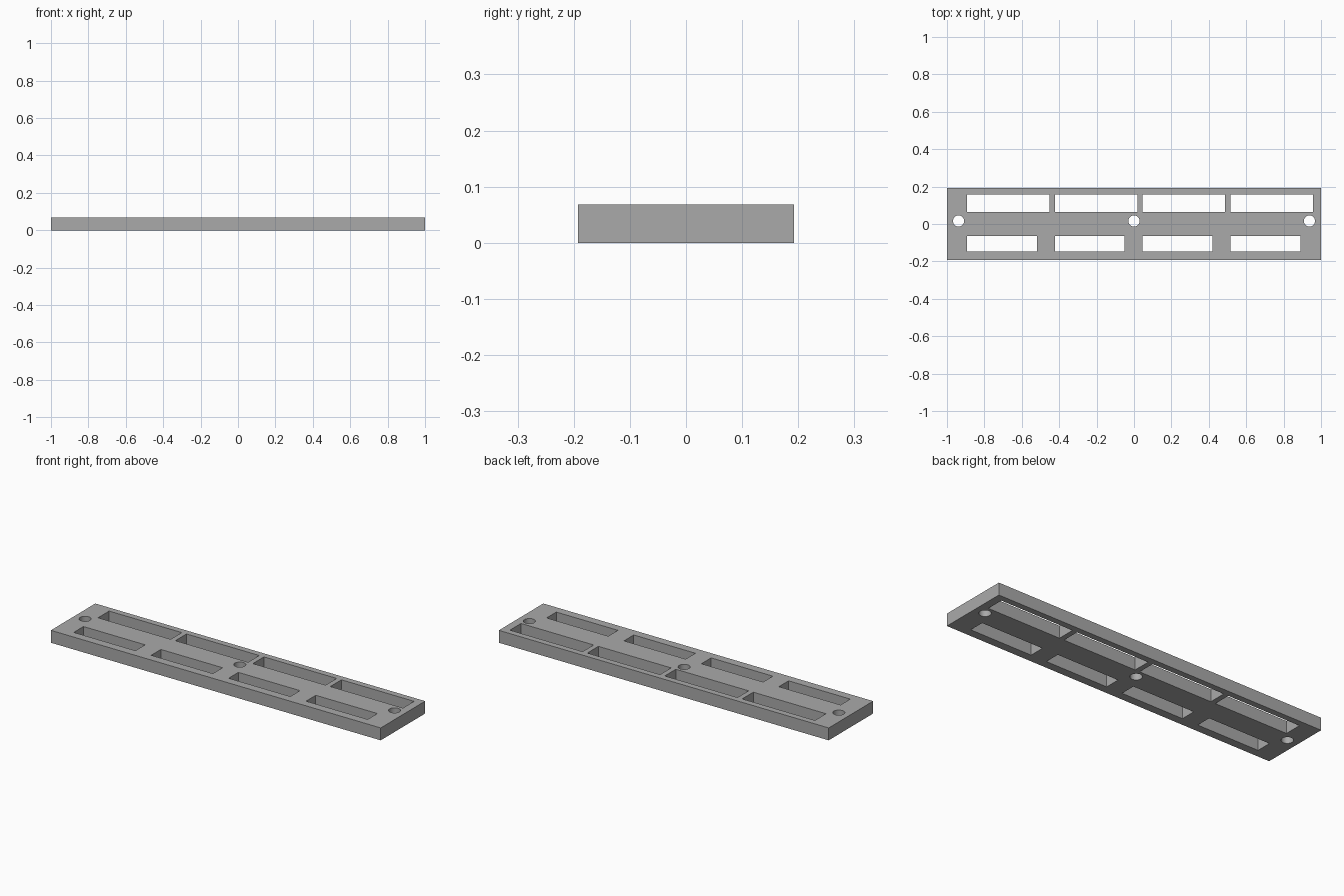
import bpy

if "Cube" in bpy.data.objects:
    bpy.data.objects.remove(bpy.data.objects["Cube"])

W, D, H = 2.0, 0.385, 0.068   # plate size
PITCH = 0.4695                # slot spacing along x

grey = bpy.data.materials.new("grey")
grey.diffuse_color = (0.40, 0.40, 0.40, 1)
grey.use_nodes = True
grey.node_tree.nodes["Principled BSDF"].inputs["Base Color"].default_value = grey.diffuse_color


def box(name, x0, x1, y0, y1, z0, z1):
    bpy.ops.mesh.primitive_cube_add(
        size=1, location=((x0 + x1) / 2, (y0 + y1) / 2, (z0 + z1) / 2))
    ob = bpy.context.object
    ob.name = name
    ob.scale = (x1 - x0, y1 - y0, z1 - z0)
    bpy.ops.object.transform_apply(location=True, rotation=False, scale=True)
    ob.data.materials.append(grey)
    return ob


# flat mounting plate
plate = box("mounting_plate", -W / 2, W / 2, -D / 2, D / 2, 0, H)

cutters = []
# long slots in the back row, short slots in the front row
for i in range(4):
    x = -0.893 + PITCH * i
    cutters.append(box("long_slot_cutter", x, x + 0.441, 0.063, 0.159, -0.1, 0.2))
    cutters.append(box("short_slot_cutter", x, x + 0.374, -0.147, -0.063, -0.1, 0.2))

# three round screw holes
for x in (-0.938, 0, 0.938):
    bpy.ops.mesh.primitive_cylinder_add(vertices=32, radius=0.03, depth=0.3,
                                        location=(x, 0.016, 0.05))
    hole = bpy.context.object
    hole.name = "screw_hole_cutter"
    hole.data.materials.append(grey)
    cutters.append(hole)

# cut all openings, then remove the cutters
for c in cutters:
    mod = plate.modifiers.new("cut", 'BOOLEAN')
    mod.operation = 'DIFFERENCE'
    mod.solver = 'EXACT'
    mod.object = c
bpy.ops.object.select_all(action='DESELECT')
plate.select_set(True)
bpy.context.view_layer.objects.active = plate
for mod in list(plate.modifiers):
    bpy.ops.object.modifier_apply(modifier=mod.name)
for c in cutters:
    bpy.data.objects.remove(c, do_unlink=True)

# smooth hole walls, crisp edges elsewhere
bpy.ops.object.shade_smooth_by_angle()
